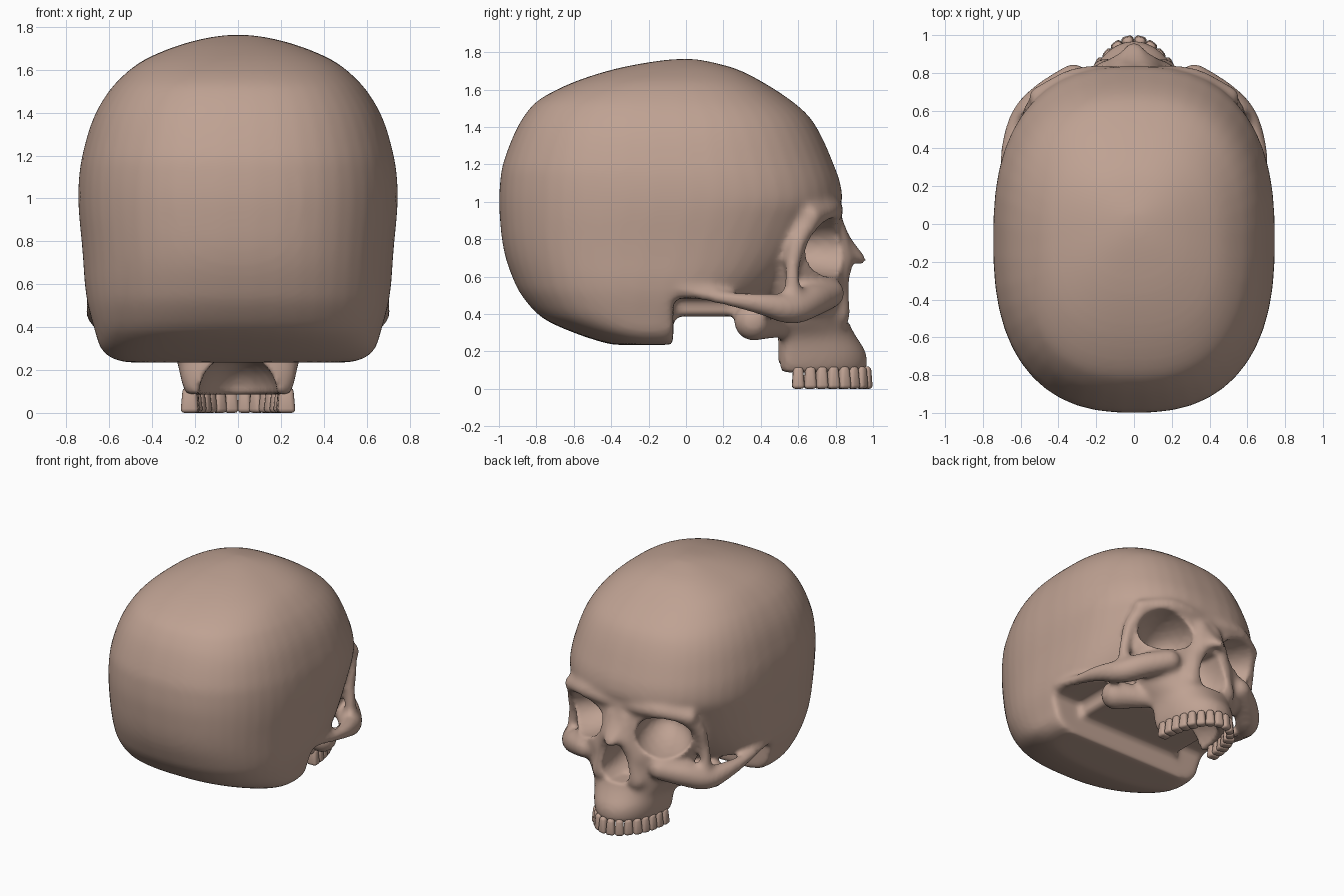
import bpy, bmesh, math
from mathutils import Vector, Matrix

if "Cube" in bpy.data.objects:
    bpy.data.objects.remove(bpy.data.objects["Cube"])

bone = bpy.data.materials.new("bone")
bone.diffuse_color = (0.52, 0.36, 0.29, 1)
bone.use_nodes = True
bone.node_tree.nodes["Principled BSDF"].inputs["Base Color"].default_value = bone.diffuse_color


def make(name, bm, fix=True):
    if fix:
        bmesh.ops.recalc_face_normals(bm, faces=bm.faces)
    me = bpy.data.meshes.new(name)
    bm.to_mesh(me)
    bm.free()
    ob = bpy.data.objects.new(name, me)
    bpy.context.collection.objects.link(ob)
    me.materials.append(bone)
    return ob


def bake(ob):
    """Apply all modifiers."""
    dg = bpy.context.evaluated_depsgraph_get()
    me = bpy.data.meshes.new_from_object(ob.evaluated_get(dg))
    ob.modifiers.clear()
    ob.data = me


def cut(ob, cutter, solver):
    m = ob.modifiers.new("cut", 'BOOLEAN')
    m.operation, m.solver, m.object = 'DIFFERENCE', solver, cutter
    cutter.hide_render = True
    bake(ob)
    bpy.data.objects.remove(cutter)


def remesh(ob, size, smooth):
    m = ob.modifiers.new("remesh", 'REMESH')
    m.mode, m.voxel_size, m.use_smooth_shade = 'VOXEL', size, True
    s = ob.modifiers.new("smooth", 'SMOOTH')
    s.factor, s.iterations = 0.5, smooth
    bake(ob)


def spline(rows, sub):
    """Catmull-Rom through rows of numbers."""
    out = []
    for i in range(len(rows) - 1):
        p = [rows[max(i - 1, 0)], rows[i], rows[i + 1], rows[min(i + 2, len(rows) - 1)]]
        for k in range(sub):
            t = k / sub
            out.append([0.5 * (2 * b + (c - a) * t + (2 * a - 5 * b + 4 * c - d) * t * t
                               + (3 * b - a - 3 * c + d) * t ** 3) for a, b, c, d in zip(*p)])
    return out + [list(rows[-1])]


def loft(bm, rows, n, mid=None, seg=48, sub=3):
    """Stack of superellipse slices: z, y back, y front, half width."""
    rings = []
    for z, yb, yf, w in spline(rows, sub):
        yc = (yb + yf) / 2 if mid is None else mid
        ring = []
        for i in range(seg):
            a = 2 * math.pi * (i + 0.5) / seg
            c, s = math.cos(a), math.sin(a)
            x = w * math.copysign(abs(c) ** (2 / n), c)
            r = yf - yc if s > 0 else yc - yb
            ring.append(bm.verts.new((x, yc + r * math.copysign(abs(s) ** (2 / n), s), z)))
        rings.append(ring)
    for a, b in zip(rings, rings[1:]):
        for i in range(seg):
            j = (i + 1) % seg
            bm.faces.new((a[i], a[j], b[j], b[i]))
    bm.faces.new(rings[0][::-1])
    bm.faces.new(rings[-1])


# one unit sphere reused for every rounded mass
tmp = bmesh.new()
bmesh.ops.create_icosphere(tmp, subdivisions=3, radius=1)
tmp.verts.index_update()
SPHERE = [v.co.copy() for v in tmp.verts]
SIDES = [[v.index for v in f.verts] for f in tmp.faces]
tmp.free()


def ball(bm, pos, rad, turn=0):
    mat = Matrix.Translation(pos) @ Matrix.Rotation(turn, 4, 'Z') @ Matrix.Diagonal((*rad, 1))
    vs = [bm.verts.new(mat @ c) for c in SPHERE]
    for f in SIDES:
        bm.faces.new([vs[i] for i in f])


def ridge(bm, path):
    """Mirrored rounded bar through x, y, z, radius points."""
    for x, y, z, r in spline(path, 5):
        for s in (1, -1):
            ball(bm, (s * x, y, z), (r, r, r))


# braincase
bm = bmesh.new()
loft(bm, [(.235, -.38, .05, .50), (.25, -.45, .1, .58), (.3, -.6, .2, .64), (.38, -.77, .34, .667),
          (.5, -.88, .5, .70), (.6, -.93, .6, .715), (.7, -.965, .68, .722), (.8, -.985, .74, .73),
          (.9, -.995, .79, .74), (1, -1, .835, .746), (1.1, -.995, .825, .742),
          (1.2, -.98, .79, .727), (1.35, -.925, .725, .685), (1.46, -.865, .655, .63),
          (1.55, -.78, .55, .56), (1.64, -.6, .41, .45), (1.71, -.38, .27, .29),
          (1.75, -.17, .12, .14), (1.763, -.05, .04, .04)], 2.5)
skull = make("skull", bm)

# step in front of the ear bones, higher at the sides
bm = bmesh.new()
half = [(1.1, .05), (1.1, .483), (.433, .483), (.433, .387)]
step = half + [(-x, z) for x, z in half[::-1]]
base = bm.faces.new([bm.verts.new((x, -.068, z)) for x, z in step])
ext = bmesh.ops.extrude_face_region(bm, geom=[base], use_keep_orig=True)
for v in ext['geom']:
    if isinstance(v, bmesh.types.BMVert):
        v.co.y = 1.2
cut(skull, make("ear_cutter", bm), 'EXACT')

# upper jaw and face core
bm = bmesh.new()
loft(bm, [(.085, .48, .96, .245), (.15, .475, .97, .265), (.21, .48, .955, .278),
          (.28, .49, .91, .30), (.36, .46, .87, .36), (.48, .38, .86, .43),
          (.6, .35, .86, .49), (.75, .3, .83, .53), (.92, .3, .82, .53)], 2.1, mid=.55)
# brow
ridge(bm, [(.50, .67, .92, .06), (.32, .765, .955, .06), (.15, .785, .95, .058), (0, .765, .94, .06)])
# outer eye rim
ridge(bm, [(.57, .57, .48, .05), (.56, .57, .65, .042), (.535, .605, .8, .05), (.48, .68, .92, .06)])
# cheekbone and arch
ridge(bm, [(.675, -.03, .53, .035), (.675, .2, .485, .04), (.645, .4, .455, .06),
           (.57, .56, .43, .085), (.46, .67, .47, .09), (.32, .77, .51, .08)])
# nose bridge and its sides
ridge(bm, [(.003, .775, .93, .06), (.01, .79, .85, .06), (.025, .845, .77, .052),
           (.02, .905, .71, .04), (.015, .942, .685, .026)])
ridge(bm, [(.03, .89, .715, .04), (.07, .86, .69, .045), (.12, .82, .58, .055), (.15, .8, .4, .08)])
ridge(bm, [(.05, .80, .85, .06), (.085, .83, .72, .055), (.14, .81, .56, .06)])
# bulge beneath the arch
ridge(bm, [(.28, .5, .33, .06), (.38, .43, .35, .085), (.47, .36, .36, .105)])
face = make("face", bm, fix=False)

# hollows of eyes, nose and palate
bm = bmesh.new()
for s in (1, -1):
    ball(bm, (s * .355, .79, .755), (.205, .36, .158), -s * math.radians(30))
loft(bm, [(.36, .7, 1.1, .06), (.41, .68, 1.1, .11), (.48, .66, 1.1, .115),
          (.57, .66, 1.1, .085), (.65, .7, 1.1, .04)], 2.2, seg=32)
ball(bm, (0, .5, .08), (.185, .35, .2))
hollows = make("hollow_cutter", bm)

# merge braincase and face
bm = bmesh.new()
bm.from_mesh(skull.data)
bm.from_mesh(face.data)
bpy.data.objects.remove(face)
bpy.data.objects.remove(skull)
skull = make("skull", bm, fix=False)
remesh(skull, .02, 4)
cut(skull, hollows, 'FLOAT')
remesh(skull, .016, 4)

# teeth spaced evenly along the jaw arc
arc = [Vector((.226 * math.sin(a), .57 + .4 * math.cos(a), 0))
       for a in (i * math.pi / 800 for i in range(401))]
dist = [0]
for p, q in zip(arc, arc[1:]):
    dist.append(dist[-1] + (q - p).length)
COUNT = 8
bm = bmesh.new()
for k in range(COUNT):
    d = dist[-1] * (k + .5) / COUNT
    i = next(j for j, v in enumerate(dist) if v >= d)
    tan = (arc[i] - arc[i - 1]).normalized()
    ang = math.atan2(tan.y, tan.x)
    wide = dist[-1] / COUNT * 1.1
    deep = .06 if k < 3 else .085
    for s in (1, -1):
        pos = Vector((s * arc[i].x, arc[i].y, .06))
        mat = Matrix.Translation(pos) @ Matrix.Rotation(s * ang, 4, 'Z')
        made = bmesh.ops.create_cube(bm, size=1, matrix=mat @ Matrix.Diagonal((wide, deep, .12, 1)))
        # narrower at the root
        for v in made['verts']:
            if v.co.z > .06:
                v.co.xy = pos.xy + (v.co.xy - pos.xy) * .75
teeth = make("teeth", bm)
m = teeth.modifiers.new("bevel", 'BEVEL')
m.width, m.segments, m.limit_method = .02, 3, 'NONE'
bake(teeth)

for ob in (skull, teeth):
    ob.data.materials.clear()
    ob.data.materials.append(bone)
    for p in ob.data.polygons:
        p.material_index = 0
        p.use_smooth = True
